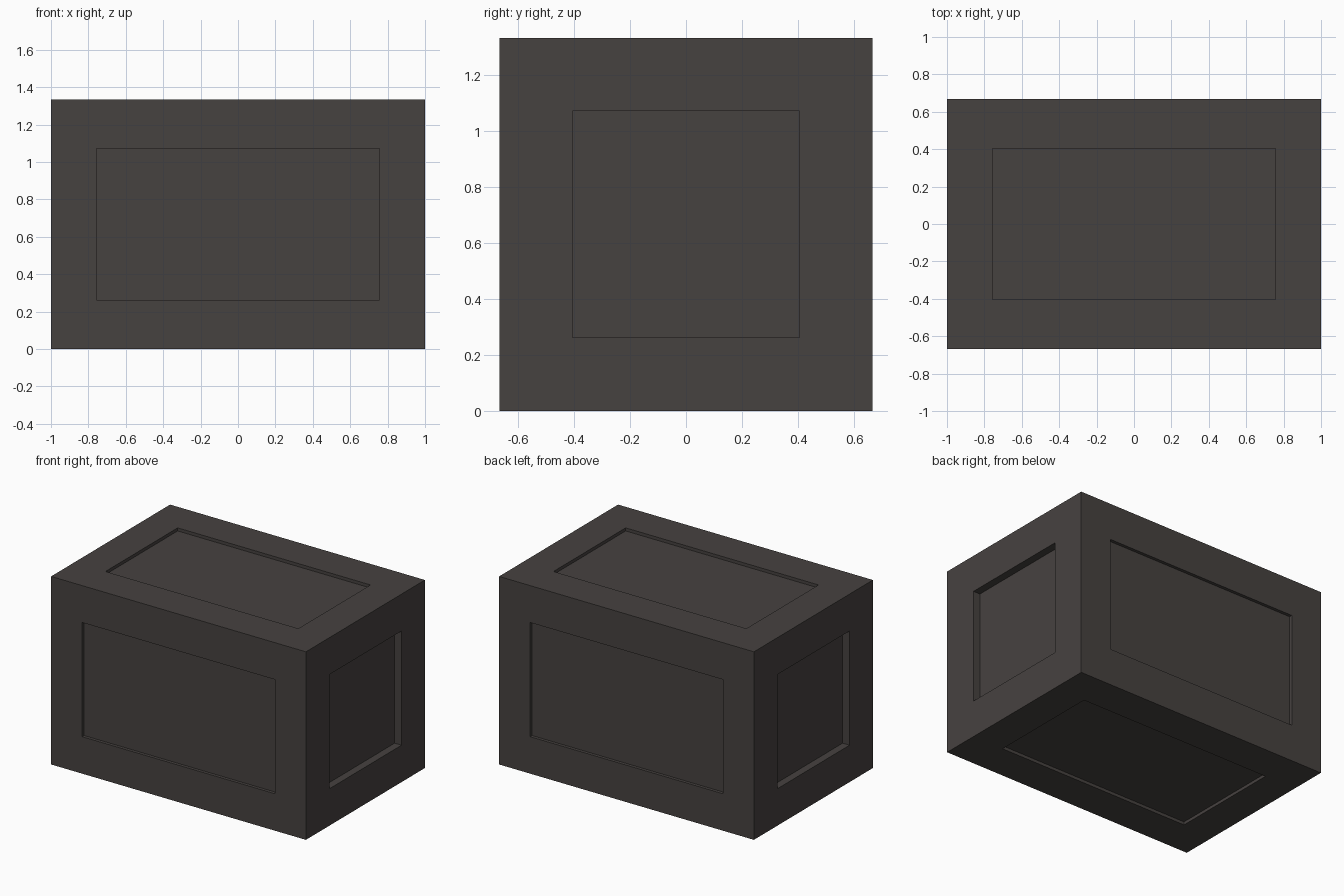
import bpy, bmesh
from mathutils import Vector

if "Cube" in bpy.data.objects:
    bpy.data.objects.remove(bpy.data.objects["Cube"])

HALF = Vector((1.0, 0.667, 0.667))        # outer half size
PANEL = Vector((0.757, 0.405, 0.405))     # half size of recessed panels
DEPTH = Vector((0.054, 0.022, 0.022))     # recess depth along each axis

mat = bpy.data.materials.new("dark warm grey")
mat.diffuse_color = (0.062, 0.054, 0.051, 1)
mat.use_nodes = True
mat.node_tree.nodes["Principled BSDF"].inputs["Base Color"].default_value = mat.diffuse_color

# Block with a sunken rectangular panel on all six sides
bm = bmesh.new()
bmesh.ops.create_cube(bm, size=2)
for v in bm.verts:
    v.co = v.co * HALF
for face in list(bm.faces):
    n = face.normal.copy() if face.normal.length else Vector()
    face.normal_update()
    n = face.normal.copy()
    axis = max(range(3), key=lambda i: abs(n[i]))
    # border ring
    bmesh.ops.inset_individual(bm, faces=[face], thickness=0.1)
    for v in face.verts:
        for i in range(3):
            if i != axis:
                v.co[i] = PANEL[i] if v.co[i] > 0 else -PANEL[i]
    # vertical recess walls
    bmesh.ops.inset_individual(bm, faces=[face], thickness=0.0)
    for v in face.verts:
        v.co -= n * DEPTH[axis]
for v in bm.verts:
    v.co.z += HALF.z
bmesh.ops.recalc_face_normals(bm, faces=bm.faces)

mesh = bpy.data.meshes.new("panelled_block")
bm.to_mesh(mesh)
bm.free()
mesh.materials.append(mat)
bpy.context.collection.objects.link(bpy.data.objects.new("panelled_block", mesh))
